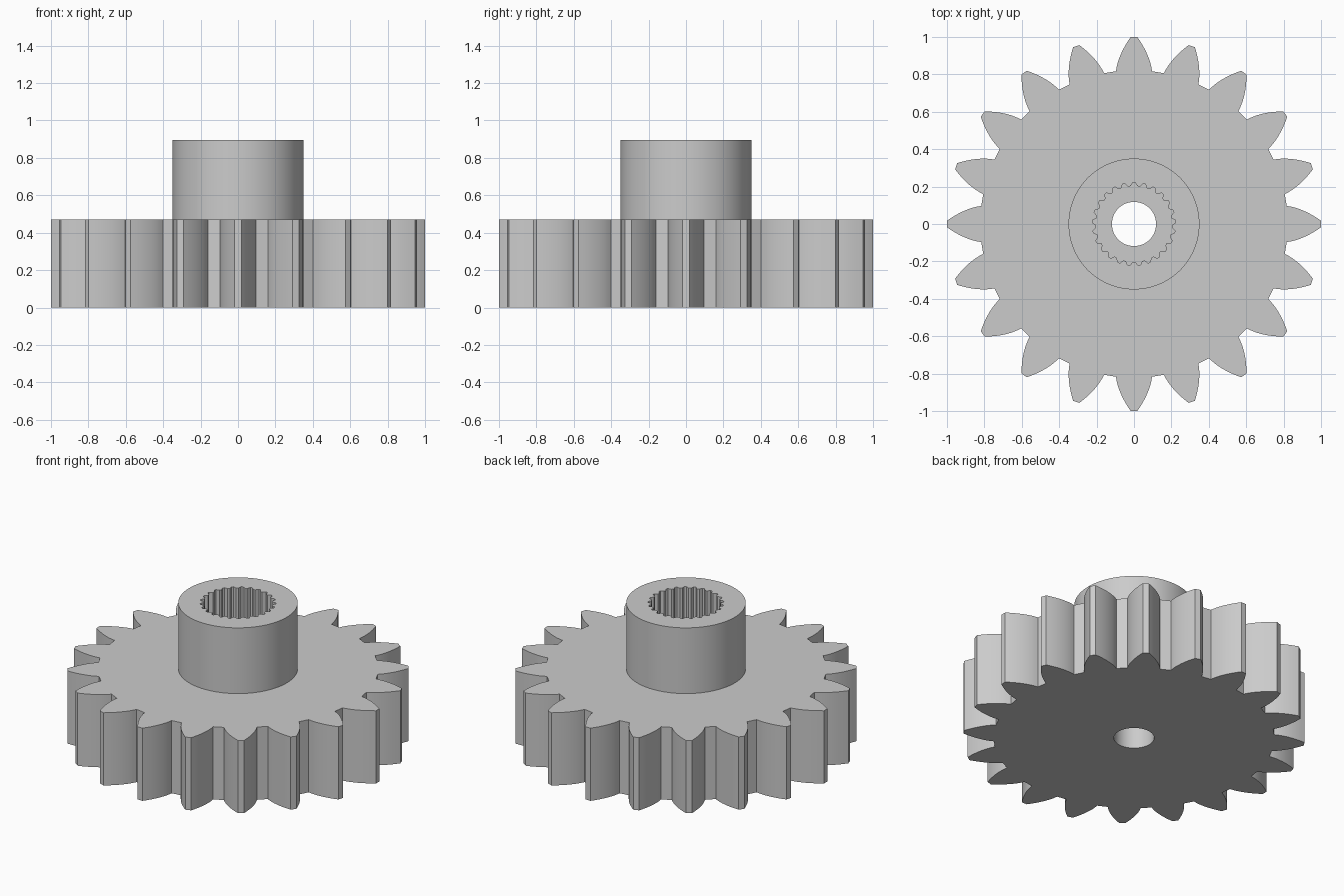
import bpy
import bmesh
from math import sin, cos, acos, tan, pi, radians

if "Cube" in bpy.data.objects:
    bpy.data.objects.remove(bpy.data.objects["Cube"], do_unlink=True)

TEETH, SPLINES = 20, 25
TIP, ROOT, BASE = 1.0, 0.822, 0.803      # gear radii; BASE is the involute circle
GEAR_TOP, STEP, HUB_TOP = 0.47, 0.57, 0.895
HUB, BORE = 0.35, 0.118

grey = bpy.data.materials.new("grey plastic")
grey.use_nodes = True
colour = (0.6, 0.6, 0.6, 1)
grey.diffuse_color = colour
grey.node_tree.nodes["Principled BSDF"].inputs["Base Color"].default_value = colour


def polar(r, a):
    return (r * cos(a), r * sin(a))


def circle(r, n=96):
    return [polar(r, 2 * pi * i / n) for i in range(n)]


def involute(r):
    a = acos(BASE / r)
    return tan(a) - a


def gear_outline(steps=8):
    # half of one tooth from root to tip, mirrored and repeated
    radii = [ROOT + (TIP - ROOT) * i / steps for i in range(steps + 1)]
    half = [(r, radians(6.75) - involute(r) + involute(ROOT)) for r in radii]
    tooth = [(r, -a) for r, a in half] + half[::-1]
    return [polar(r, a + 2 * pi * k / TEETH) for k in range(TEETH) for r, a in tooth]


def spline_outline():
    # alternating grooves and ridges inside the socket
    pitch = 2 * pi / SPLINES
    wave = [(0.203, -0.36), (0.222, -0.12), (0.222, 0.12), (0.203, 0.36)]
    return [polar(r, pi / 2 + (k + f) * pitch) for k in range(SPLINES) for r, f in wave]


def extrude(name, loops, z0, z1):
    # filled profile with holes, given a height
    curve = bpy.data.curves.new(name, "CURVE")
    curve.dimensions = "2D"
    curve.fill_mode = "BOTH"
    curve.extrude = (z1 - z0) / 2
    for pts in loops:
        s = curve.splines.new("POLY")
        s.points.add(len(pts) - 1)
        for p, (x, y) in zip(s.points, pts):
            p.co = (x, y, 0, 1)
        s.use_cyclic_u = True
    temp = bpy.data.objects.new(name + "_profile", curve)
    bpy.context.collection.objects.link(temp)
    bpy.context.view_layer.update()
    graph = bpy.context.evaluated_depsgraph_get()
    mesh = bpy.data.meshes.new_from_object(temp.evaluated_get(graph))
    bpy.data.objects.remove(temp, do_unlink=True)
    bpy.data.curves.remove(curve)

    bm = bmesh.new()
    bm.from_mesh(mesh)
    bmesh.ops.remove_doubles(bm, verts=bm.verts, dist=0.0001)
    bmesh.ops.translate(bm, verts=bm.verts, vec=(0, 0, (z0 + z1) / 2))
    bmesh.ops.recalc_face_normals(bm, faces=bm.faces)
    bm.to_mesh(mesh)
    bm.free()
    mesh.materials.clear()
    mesh.materials.append(grey)

    obj = bpy.data.objects.new(name, mesh)
    bpy.context.collection.objects.link(obj)
    bpy.ops.object.select_all(action="DESELECT")
    obj.select_set(True)
    bpy.context.view_layer.objects.active = obj
    bpy.ops.object.shade_smooth_by_angle(angle=radians(25))
    return obj


# toothed wheel, solid collar with the bore, splined socket on top
extrude("gear_wheel", [gear_outline(), circle(BORE)], 0, GEAR_TOP)
extrude("hub_collar", [circle(HUB), circle(BORE)], GEAR_TOP, STEP)
extrude("hub_splined_socket", [circle(HUB), spline_outline()], STEP, HUB_TOP)
